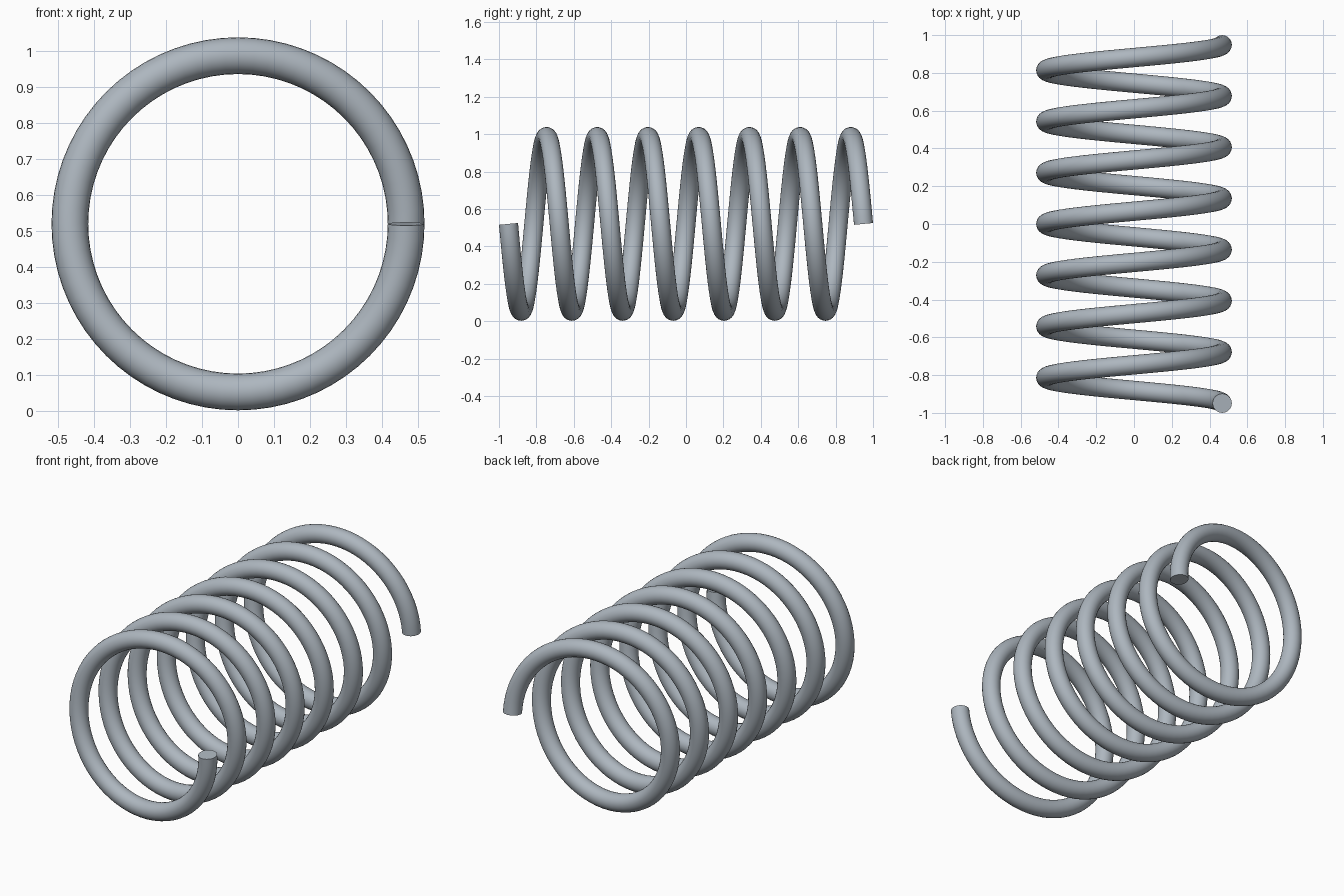
import bpy, bmesh
from math import sin, cos, pi
from mathutils import Vector

cube = bpy.data.objects.get("Cube")
if cube:
    bpy.data.objects.remove(cube, do_unlink=True)

# Spring dimensions
COIL_R, WIRE_R = 0.467, 0.051
TURNS, STEPS, SIDES = 7, 72, 24
HALF_LEN = 0.949
CENTRE_Z = 0.52
RISE = 2 * HALF_LEN / (TURNS * 2 * pi)

steel = bpy.data.materials.new("steel_grey")
steel.use_nodes = True
colour = (0.42, 0.47, 0.52, 1)
steel.diffuse_color = colour
steel.node_tree.nodes["Principled BSDF"].inputs["Base Color"].default_value = colour


def wire_ring(bm, t):
    """Circle of wire vertices, square to the helix at angle t."""
    out = Vector((cos(t), 0, -sin(t)))
    tangent = Vector((-COIL_R * sin(t), RISE, -COIL_R * cos(t))).normalized()
    side = tangent.cross(out)
    centre = out * COIL_R + Vector((0, RISE * t - HALF_LEN, CENTRE_Z))
    angles = [2 * pi * k / SIDES for k in range(SIDES)]
    return [bm.verts.new(centre + WIRE_R * (out * cos(a) + side * sin(a))) for a in angles]


# Sweep the wire along the helix
bm = bmesh.new()
rings = [wire_ring(bm, 2 * pi * i / STEPS) for i in range(TURNS * STEPS + 1)]
for a, b in zip(rings, rings[1:]):
    for k in range(SIDES):
        n = (k + 1) % SIDES
        bm.faces.new((a[k], a[n], b[n], b[k]))

# Flat cut ends
bm.faces.new(rings[0])
bm.faces.new(rings[-1])
bmesh.ops.recalc_face_normals(bm, faces=bm.faces)

mesh = bpy.data.meshes.new("coil_spring")
bm.to_mesh(mesh)
bm.free()
mesh.materials.append(steel)
spring = bpy.data.objects.new("coil_spring", mesh)
bpy.context.collection.objects.link(spring)

bpy.ops.object.select_all(action="DESELECT")
spring.select_set(True)
bpy.context.view_layer.objects.active = spring
bpy.ops.object.shade_smooth_by_angle()
